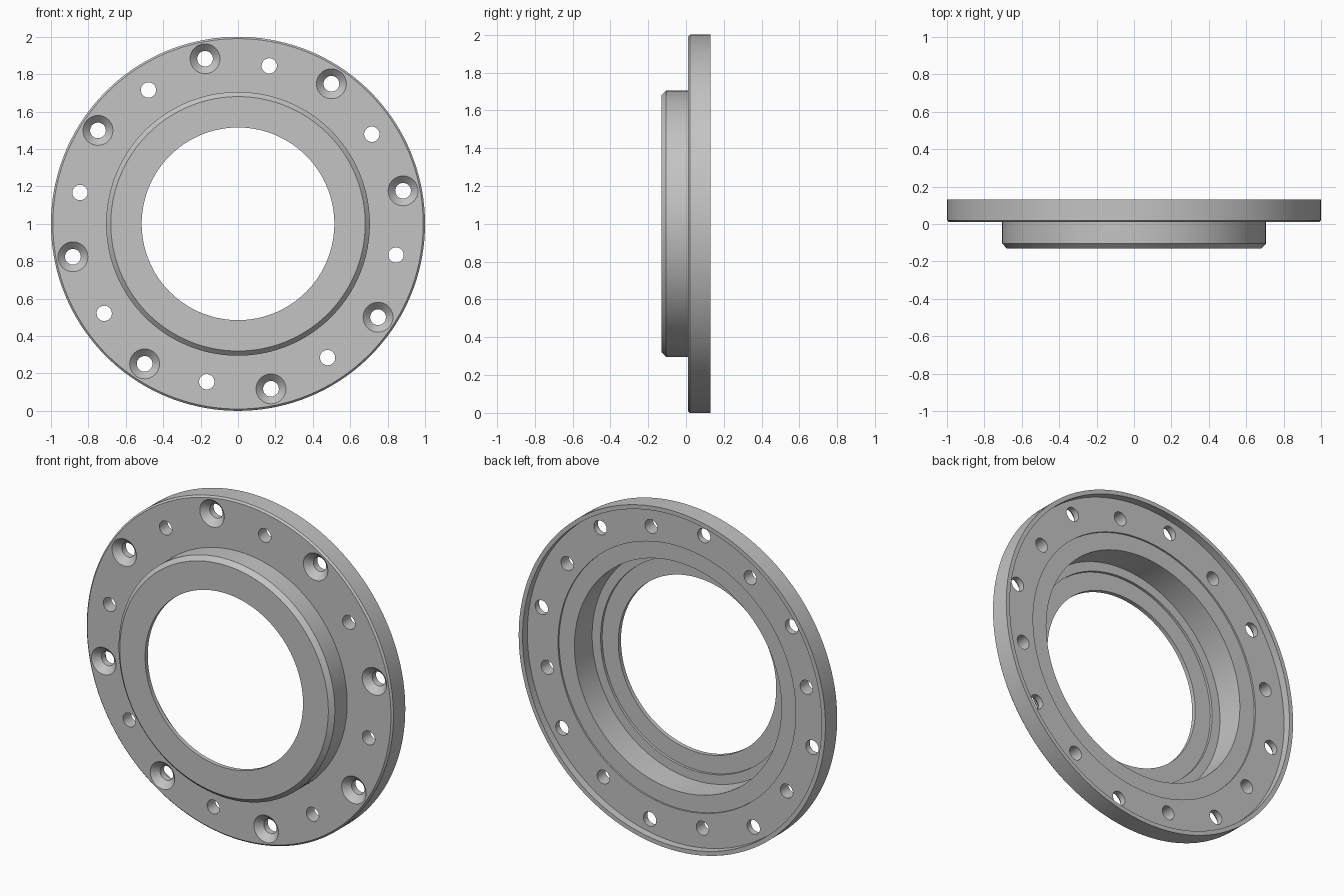
import bpy, bmesh, math
from mathutils import Matrix, Vector

cube = bpy.data.objects.get("Cube")
if cube:
    bpy.data.objects.remove(cube, do_unlink=True)

steel = bpy.data.materials.new("light grey metal")
steel.use_nodes = True
grey = (0.55, 0.55, 0.55, 1)
steel.diffuse_color = grey
steel.node_tree.nodes["Principled BSDF"].inputs["Base Color"].default_value = grey


def lathe(name, profile, steps, centre=(0, 0), closed=True):
    """Revolve (radius, y) points about an axis along y through (x, z)."""
    bm = bmesh.new()
    rings = []
    for i in range(steps):
        a = 2 * math.pi * i / steps
        rings.append([bm.verts.new((centre[0] + r * math.cos(a), y,
                                    centre[1] + r * math.sin(a)))
                      for r, y in profile])
    n = len(profile)
    for i in range(steps):
        p, q = rings[i], rings[(i + 1) % steps]
        for j in range(n if closed else n - 1):
            k = (j + 1) % n
            bm.faces.new((p[j], p[k], q[k], q[j]))
    if not closed:
        for j in (0, n - 1):
            bm.faces.new([ring[j] for ring in rings])
    bmesh.ops.recalc_face_normals(bm, faces=bm.faces)
    mesh = bpy.data.meshes.new(name)
    bm.to_mesh(mesh)
    bm.free()
    obj = bpy.data.objects.new(name, mesh)
    bpy.context.collection.objects.link(obj)
    mesh.materials.append(steel)
    return obj


# Flange with a front boss, a stepped bore and a shallow rear recess
flange = lathe("flanged_ring", [
    (0.515, -0.13), (0.68, -0.13), (0.705, -0.105), (0.705, 0.01),
    (0.99, 0.01), (1.0, 0.02), (1.0, 0.13), (0.975, 0.13),
    (0.975, 0.085), (0.775, 0.085), (0.775, 0.075), (0.675, 0.075),
    (0.675, -0.09), (0.62, -0.09), (0.62, -0.105), (0.515, -0.105),
], 144)

# Two bolt circles: countersunk holes and plain holes
countersunk = [(0.09, 0.0), (0.08, 0.01), (0.042, 0.048), (0.042, 0.2)]
plain = [(0.041, -0.05), (0.041, 0.2)]
cutters = []
for label, profile, radius, start in (("countersunk", countersunk, 0.9, 11.3),
                                      ("plain", plain, 0.861, 33.8)):
    for i in range(8):
        a = math.radians(start + 45 * i)
        cutters.append(lathe(f"{label}_hole_cutter_{i + 1}", profile, 32,
                             (radius * math.cos(a), radius * math.sin(a)), False))

for cutter in cutters:
    cutter.hide_render = True
    mod = flange.modifiers.new(cutter.name, "BOOLEAN")
    mod.operation = "DIFFERENCE"
    mod.solver = "EXACT"
    mod.object = cutter

# Apply the cuts, then discard the cutters
bpy.context.view_layer.update()
evaluated = flange.evaluated_get(bpy.context.evaluated_depsgraph_get())
cut_mesh = bpy.data.meshes.new_from_object(evaluated)
flange.modifiers.clear()
flange.data = cut_mesh
for cutter in cutters:
    bpy.data.objects.remove(cutter, do_unlink=True)

flange.location.z = 1.0
bpy.ops.object.select_all(action="DESELECT")
flange.select_set(True)
bpy.context.view_layer.objects.active = flange
bpy.ops.object.shade_smooth_by_angle(angle=math.radians(25))
